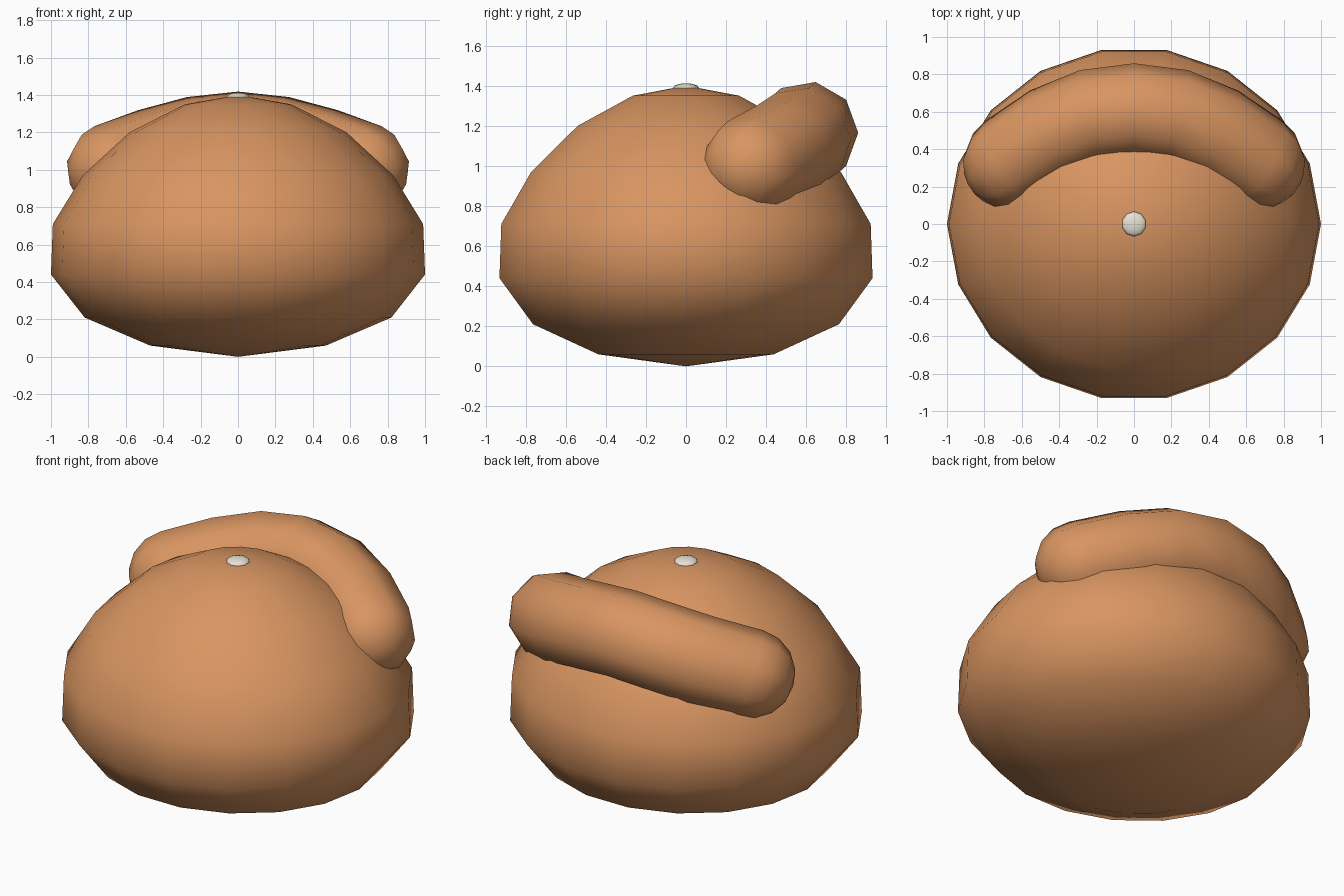
import bpy, bmesh
from math import sin, cos, pi, radians
from mathutils import Vector

if "Cube" in bpy.data.objects:
    bpy.data.objects.remove(bpy.data.objects["Cube"])


def material(name, rgb):
    m = bpy.data.materials.new(name)
    m.diffuse_color = (*rgb, 1)
    m.use_nodes = True
    m.node_tree.nodes["Principled BSDF"].inputs["Base Color"].default_value = m.diffuse_color
    return m


def skin(name, rings, start, end, mat):
    """Bridge a list of vertex rings and close both ends with a point."""
    bm = bmesh.new()
    loops = [[bm.verts.new(p) for p in ring] for ring in rings]
    n = len(loops[0])
    for a, b in zip(loops, loops[1:]):
        for i in range(n):
            j = (i + 1) % n
            bm.faces.new((a[i], a[j], b[j], b[i]))
    for loop, tip in ((loops[0], start), (loops[-1], end)):
        v = bm.verts.new(tip)
        for i in range(n):
            bm.faces.new((loop[i], loop[(i + 1) % n], v))
    bmesh.ops.recalc_face_normals(bm, faces=bm.faces)
    for f in bm.faces:
        f.smooth = True
    me = bpy.data.meshes.new(name)
    bm.to_mesh(me)
    bm.free()
    me.materials.append(mat)
    ob = bpy.data.objects.new(name, me)
    bpy.context.collection.objects.link(ob)
    return ob


crust = material("golden_brown", (0.69, 0.30, 0.12))
cream = material("cream", (0.80, 0.76, 0.65))

# Rounded body: turned profile, slightly narrower front to back
profile = [(0.47, 0.06), (0.82, 0.21), (1.0, 0.44), (0.99, 0.71),
           (0.83, 0.97), (0.58, 1.20), (0.285, 1.35)]
rings = [[(r * cos(i * pi / 9), 0.945 * r * sin(i * pi / 9), z) for i in range(18)]
         for r, z in profile]
skin("body", rings, (0, 0, 0), (0, 0, 1.40), crust)

# Curved roll wrapped over the back: nine-sided tube with domed ends
R = 0.257
half = [Vector(p) for p in ((0.22, 0.575, 1.14), (0.44, 0.485, 1.08), (0.66, 0.335, 1.0))]
path = [Vector((-p.x, p.y, p.z)) for p in reversed(half)] + [Vector((0, 0.602, 1.165))] + half
normal = Vector((0, -0.53, 0.85)).normalized()


def roll_ring(centre, tangent, radius):
    side = normal.cross(tangent).normalized()
    return [centre + radius * (cos(a) * side + sin(a) * normal)
            for a in (radians(40 * i - 32) for i in range(9))]


tangents = [(path[min(i + 1, 6)] - path[max(i - 1, 0)]).normalized() for i in range(7)]
dome = [radians(a) for a in (22.5, 45, 67.5)]
rings = [roll_ring(path[0] - tangents[0] * R * sin(a), tangents[0], R * cos(a))
         for a in reversed(dome)]
rings += [roll_ring(p, t, R) for p, t in zip(path, tangents)]
rings += [roll_ring(path[6] + tangents[6] * R * sin(a), tangents[6], R * cos(a)) for a in dome]
skin("back_roll", rings, path[0] - tangents[0] * R, path[6] + tangents[6] * R, crust)

# Small flattened button on the crown
bpy.ops.mesh.primitive_uv_sphere_add(segments=10, ring_count=6, radius=1, location=(0, 0, 1.388))
button = bpy.context.object
button.name = "top_button"
button.scale = (0.066, 0.066, 0.024)
bpy.ops.object.shade_smooth()
button.data.materials.append(cream)
